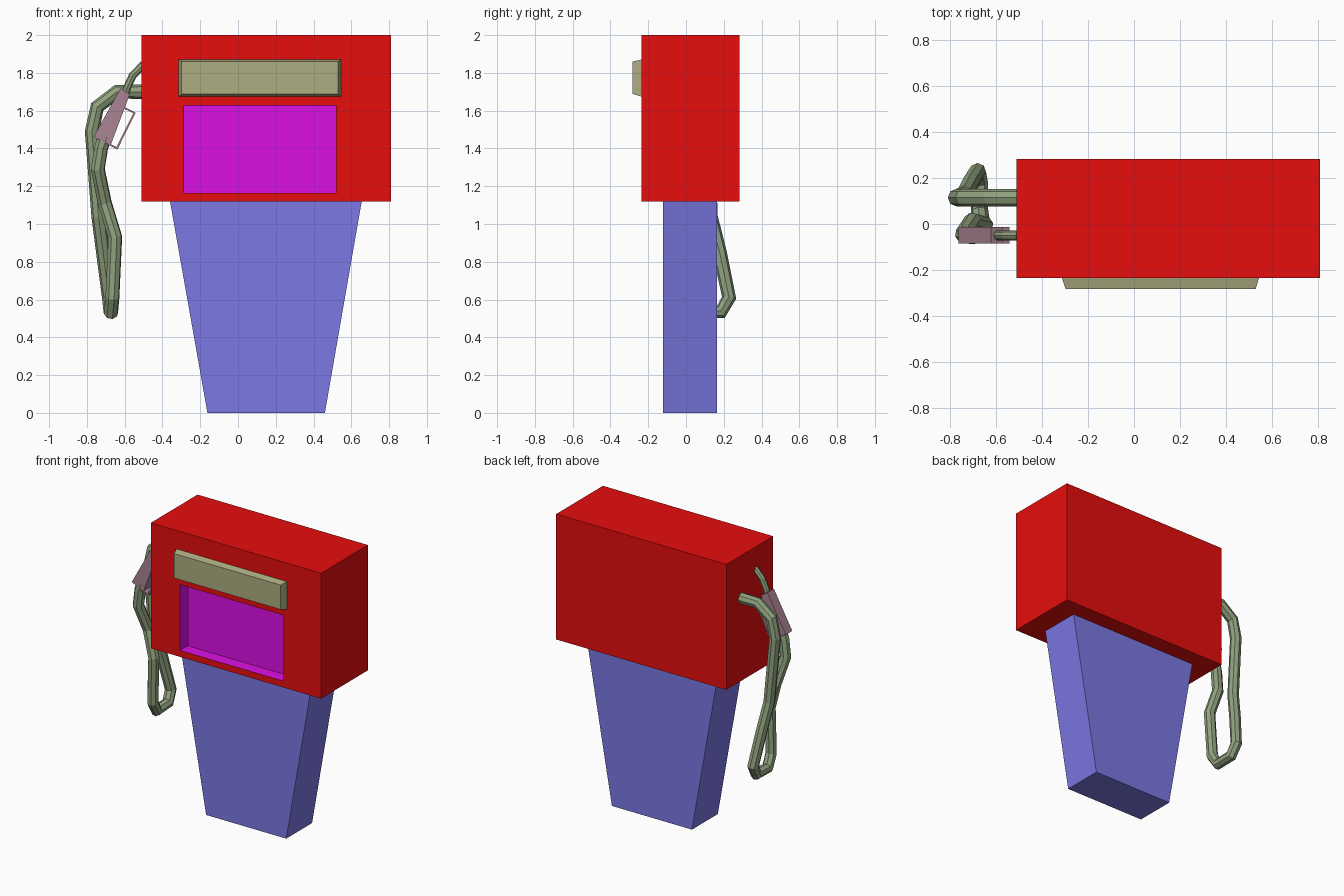
import bpy, bmesh

if "Cube" in bpy.data.objects:
    bpy.data.objects.remove(bpy.data.objects["Cube"])


def material(name, rgb):
    m = bpy.data.materials.new(name)
    m.diffuse_color = (*rgb, 1)
    m.use_nodes = True
    m.node_tree.nodes["Principled BSDF"].inputs["Base Color"].default_value = m.diffuse_color
    return m


RED = material("red", (0.8, 0.004, 0.004))
BLUE = material("blue", (0.2, 0.19, 0.78))
MAGENTA = material("magenta", (0.72, 0.005, 0.78))
OLIVE = material("olive", (0.42, 0.42, 0.22))
GREEN = material("hose_green", (0.28, 0.36, 0.21))
PINK = material("dusty_pink", (0.40, 0.23, 0.29))


def loft(name, rings, mats, first_inner=99):
    """Bridge equal rings of points, cap both ends; later bands use the 2nd material."""
    bm = bmesh.new()
    rows = [[bm.verts.new(p) for p in r] for r in rings]
    n = len(rows[0])
    for k, (a, b) in enumerate(zip(rows, rows[1:])):
        for i in range(n):
            j = (i + 1) % n
            f = bm.faces.new((a[i], a[j], b[j], b[i]))
            f.material_index = int(k >= first_inner)
    bm.faces.new(rows[0])
    bm.faces.new(rows[-1]).material_index = int(len(rows) > first_inner)
    bmesh.ops.recalc_face_normals(bm, faces=bm.faces)
    me = bpy.data.meshes.new(name)
    bm.to_mesh(me)
    bm.free()
    for m in mats:
        me.materials.append(m)
    ob = bpy.data.objects.new(name, me)
    bpy.context.collection.objects.link(ob)
    return ob


def rect_xz(x0, x1, z0, z1, y):
    return [(x0, y, z0), (x1, y, z0), (x1, y, z1), (x0, y, z1)]


def extrude_y(name, outline, y0, y1, mat):
    return loft(name, [[(x, y, z) for x, z in outline] for y in (y0, y1)], [mat])


def tube(name, points, radius, mat):
    cu = bpy.data.curves.new(name, "CURVE")
    cu.dimensions = "3D"
    cu.bevel_depth = radius
    cu.bevel_resolution = 2
    cu.use_fill_caps = True
    s = cu.splines.new("POLY")
    s.points.add(len(points) - 1)
    for sp, p in zip(s.points, points):
        sp.co = (*p, 1)
    s.use_smooth = False
    cu.materials.append(mat)
    ob = bpy.data.objects.new(name, cu)
    bpy.context.collection.objects.link(ob)
    return ob


# Cabinet with a recessed display window in the front
loft("cabinet", [
    rect_xz(-0.512, 0.81, 1.12, 2.0, 0.283),
    rect_xz(-0.512, 0.81, 1.12, 2.0, -0.236),
    rect_xz(-0.285, 0.52, 1.165, 1.627, -0.236),
    rect_xz(-0.285, 0.52, 1.165, 1.627, -0.15),
], [RED, MAGENTA], first_inner=2)

# Tapered pedestal
extrude_y("pedestal", [(-0.162, 0), (0.46, 0), (0.655, 1.12), (-0.36, 1.12)],
          -0.122, 0.165, BLUE)

# Raised sign panel with sloping edges
loft("sign_panel", [
    rect_xz(-0.316, 0.546, 1.673, 1.872, -0.23),
    rect_xz(-0.298, 0.53, 1.688, 1.86, -0.283),
], [OLIVE])

# Hose hanging from the cabinet side and looping up to the nozzle
tube("hose", [
    (-0.50, 0.115, 1.70), (-0.64, 0.115, 1.70), (-0.745, 0.115, 1.62),
    (-0.773, 0.115, 1.49), (-0.738, 0.13, 1.04), (-0.712, 0.18, 0.84),
    (-0.682, 0.228, 0.61), (-0.674, 0.185, 0.535), (-0.672, 0.055, 0.53),
    (-0.665, 0.005, 0.61), (-0.65, -0.005, 0.93), (-0.705, 0.012, 1.11),
    (-0.742, -0.045, 1.29), (-0.725, -0.05, 1.40), (-0.70, -0.05, 1.48),
], 0.038, GREEN)

# Nozzle grip, trigger guard and spout
extrude_y("nozzle_grip", [(-0.765, 1.46), (-0.675, 1.415), (-0.573, 1.687), (-0.622, 1.719)],
          -0.086, -0.014, PINK)
extrude_y("trigger_guard", [
    (-0.605, 1.622), (-0.542, 1.59), (-0.638, 1.395), (-0.69, 1.42),
    (-0.686, 1.429), (-0.643, 1.407), (-0.554, 1.587), (-0.609, 1.613),
], -0.086, -0.014, PINK)
tube("nozzle_spout", [
    (-0.605, -0.05, 1.66), (-0.588, -0.05, 1.72), (-0.558, -0.05, 1.785),
    (-0.50, -0.05, 1.845),
], 0.021, GREEN)
